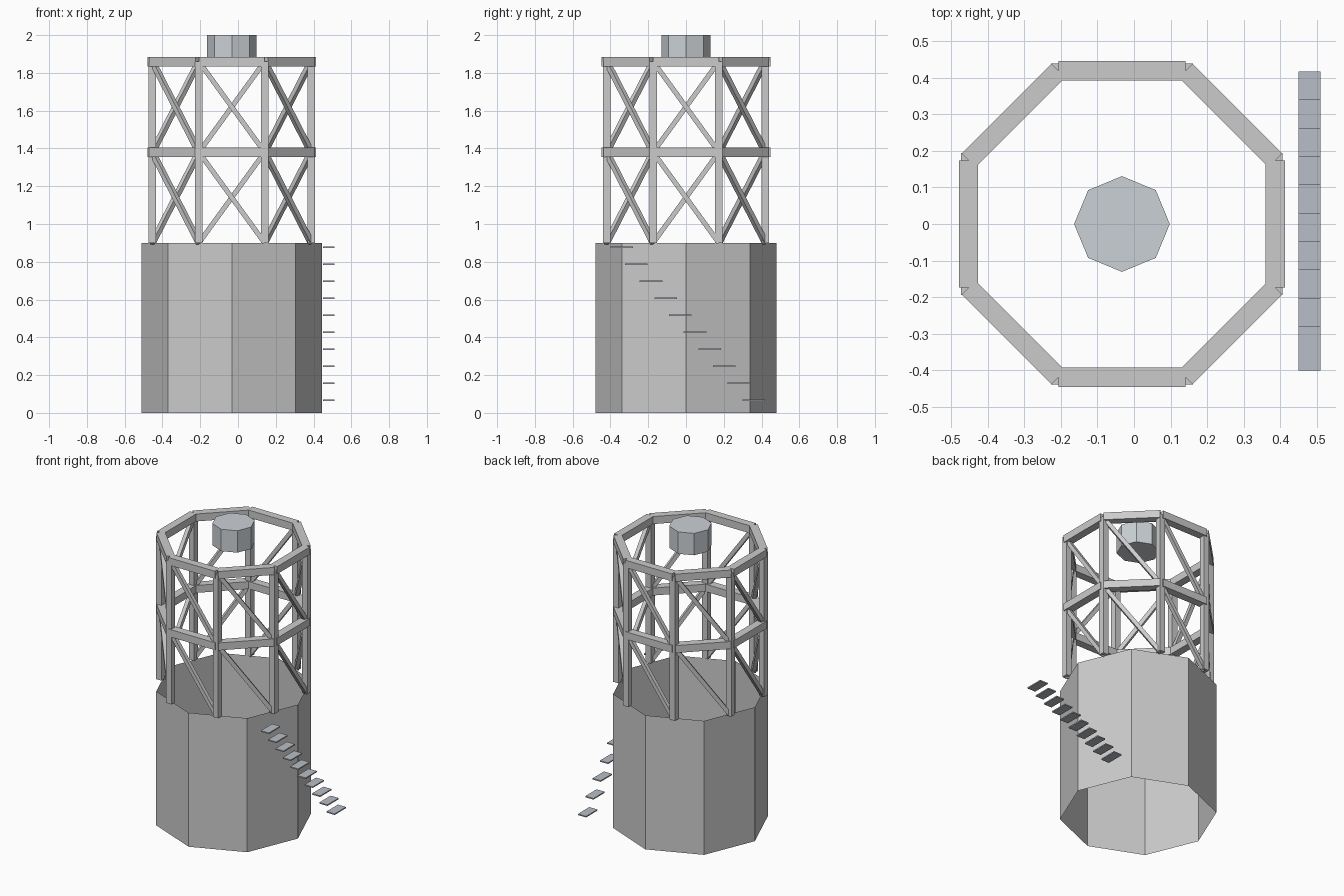
import bpy, bmesh, math
from mathutils import Vector, Matrix

if "Cube" in bpy.data.objects:
    bpy.data.objects.remove(bpy.data.objects["Cube"])

CX = -0.033          # tower axis
APOTHEM = 0.42       # centre line of the frame sides
R = APOTHEM / math.cos(math.pi / 8)
LEVELS = [0.90, 1.38, 1.86]


def finish(bm, name, color=None):
    bmesh.ops.recalc_face_normals(bm, faces=bm.faces)
    me = bpy.data.meshes.new(name)
    bm.to_mesh(me)
    bm.free()
    ob = bpy.data.objects.new(name, me)
    bpy.context.collection.objects.link(ob)
    if color:
        mat = bpy.data.materials.new(name + "_paint")
        mat.diffuse_color = (*color, 1)
        mat.use_nodes = True
        mat.node_tree.nodes["Principled BSDF"].inputs["Base Color"].default_value = mat.diffuse_color
        me.materials.append(mat)
    return ob


def octagon(name, r, z0, z1, caps, color=None):
    bm = bmesh.new()
    bmesh.ops.create_cone(bm, cap_ends=caps, segments=8, radius1=r, radius2=r, depth=z1 - z0,
                          matrix=Matrix.Translation((CX, 0, (z0 + z1) / 2)))
    # keep corners on the x and y axes
    v = bm.verts[:][0].co
    off = math.atan2(v.y, v.x - CX) % (math.pi / 4)
    bmesh.ops.rotate(bm, verts=bm.verts, cent=(CX, 0, 0), matrix=Matrix.Rotation(-off, 3, 'Z'))
    return finish(bm, name, color)


def beam(bm, a, b, side, w, h):
    """Box from a to b; w is measured along side, h across it."""
    z = (b - a).normalized()
    x = side.normalized()
    y = z.cross(x)
    rot = Matrix((x, y, z)).transposed().to_4x4()
    size = Matrix.Diagonal((w, h, (b - a).length, 1))
    bmesh.ops.create_cube(bm, size=1, matrix=Matrix.Translation((a + b) / 2) @ rot @ size)


def corner(i, z):
    t = math.radians(22.5 + 45 * i)
    return Vector((CX + R * math.cos(t), R * math.sin(t), z))


def outward(i):
    t = math.radians(45 + 45 * i)
    return Vector((math.cos(t), math.sin(t), 0))


# open octagonal base wall and capped hub
octagon("base_wall", 0.478, 0, 0.9, False)
octagon("top_hub", 0.131, 1.853, 2.0, True, (0.60, 0.64, 0.67))

# upright posts
bm = bmesh.new()
for i in range(8):
    beam(bm, corner(i, LEVELS[0]), corner(i, LEVELS[2]), Vector((1, 0, 0)), 0.04, 0.04)
finish(bm, "frame_posts")

# ring beams
for name, z in (("middle_ring", LEVELS[1]), ("top_ring", LEVELS[2])):
    bm = bmesh.new()
    for i in range(8):
        beam(bm, corner(i, z), corner(i + 1, z), outward(i), 0.053, 0.05)
    finish(bm, name)

# one diagonal brace per panel
bm = bmesh.new()
for lo, hi in zip(LEVELS, LEVELS[1:]):
    for i in range(8):
        beam(bm, corner(i, hi), corner(i + 1, lo), outward(i), 0.026, 0.026)
finish(bm, "diagonal_braces")

# floating stair treads along the right side
bm = bmesh.new()
for k in range(10):
    pos = Matrix.Translation((0.48, 0.358 - 0.0776 * k, 0.066 + 0.09 * k))
    bmesh.ops.create_cube(bm, size=1, matrix=pos @ Matrix.Diagonal((0.06, 0.12, 0.008, 1)))
finish(bm, "stair_treads", (0.48, 0.51, 0.57))
